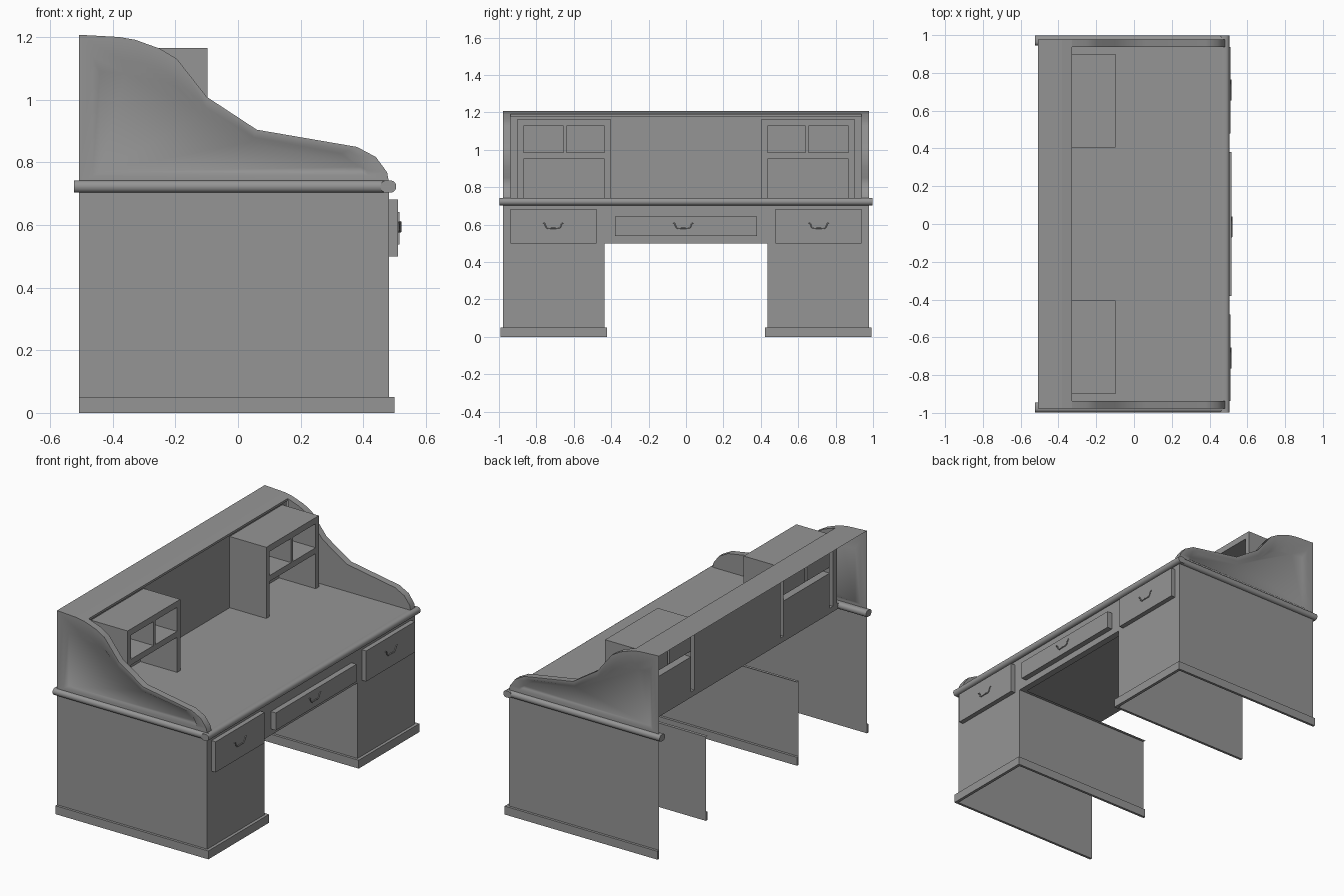
import bpy, bmesh

if "Cube" in bpy.data.objects:
    bpy.data.objects.remove(bpy.data.objects["Cube"])

wood = bpy.data.materials.new("dark_grey_wood")
wood.diffuse_color = (.3, .3, .3, 1)
wood.use_nodes = True
wood.node_tree.nodes["Principled BSDF"].inputs["Base Color"].default_value = wood.diffuse_color


def make(name, verts, faces, mirror=False):
    me = bpy.data.meshes.new(name)
    me.from_pydata(verts, [], faces)
    bm = bmesh.new()
    bm.from_mesh(me)
    bmesh.ops.recalc_face_normals(bm, faces=bm.faces)
    bm.to_mesh(me)
    bm.free()
    me.materials.append(wood)
    ob = bpy.data.objects.new(name, me)
    bpy.context.collection.objects.link(ob)
    if mirror:
        m = ob.modifiers.new("mirror", "MIRROR")
        m.use_axis = (False, True, False)
        m.use_mirror_merge = False
    return ob


def box(name, x, y, z, mirror=False, bevel=0, axis=None, open_back=False):
    """Box; bevel rounds the edges along one axis, open_back drops the -x face."""
    v = [(a, b, c) for a in x for b in y for c in z]
    f = [(0, 1, 3, 2), (4, 6, 7, 5), (0, 4, 5, 1), (2, 3, 7, 6), (0, 2, 6, 4), (1, 5, 7, 3)]
    ob = make(name, v, f[1:] if open_back else f, mirror)
    if bevel:
        bm = bmesh.new()
        bm.from_mesh(ob.data)
        edges = [e for e in bm.edges
                 if axis is None or abs((e.verts[0].co - e.verts[1].co).normalized()[axis]) > .9]
        bmesh.ops.bevel(bm, geom=edges, offset=bevel, segments=1 if axis is None else 4,
                        profile=.5, affect="EDGES")
        bm.to_mesh(ob.data)
        bm.free()
    return ob


def sheet(name, x, y, z, mirror=False):
    """Flat rectangle; the axis given as a single number is constant."""
    if isinstance(x, float):
        v = [(x, y[0], z[0]), (x, y[1], z[0]), (x, y[1], z[1]), (x, y[0], z[1])]
    elif isinstance(y, float):
        v = [(x[0], y, z[0]), (x[1], y, z[0]), (x[1], y, z[1]), (x[0], y, z[1])]
    else:
        v = [(x[0], y[0], z), (x[1], y[0], z), (x[1], y[1], z), (x[0], y[1], z)]
    return make(name, v, [(0, 1, 2, 3)], mirror)


BACK, INNER_BACK, FRONT, WALL, LEDGE = -.508, -.437, .482, -.338, -.328
OUT, INN, LINER = .978, .437, .937

# Pedestals: thin panels, open at back and bottom
sheet("pedestal_outer_side", (BACK, FRONT), OUT, (0, .71), True)
sheet("pedestal_inner_side", (INNER_BACK, FRONT), INN, (0, .5), True)
sheet("pedestal_front", FRONT, (INN, OUT), (0, .71), True)
sheet("kneehole_apron", FRONT, (-INN, INN), (.5, .71))
sheet("kneehole_side_flange", (INNER_BACK, FRONT), (INN - .018, INN), .5, True)
sheet("kneehole_front_flange", (FRONT - .04, FRONT), (-INN, INN), .5)

# Base trim
box("base_trim_outer", (BACK, .5), (OUT, .993), (0, .05), True)
box("base_trim_inner", (INNER_BACK, .5), (.422, INN), (0, .05), True)
box("base_trim_front", (FRONT, .5), (INN, OUT), (0, .05), True)

# Desktop with rounded rail
box("desktop", (WALL, .485), (-.96, .96), (.708, .741))
rails = [box("side_rail", (-.524, .488), (.945, .997), (.703, .742), True, .018, 0),
         box("front_rail", (.455, .505), (-.997, .997), (.703, .742), False, .018, 1)]

# Sweeping upper sides with a recessed panel: rim, recess edge, recess floor
rim = [(BACK, .735), (BACK, 1.207), (-.38, 1.2), (LEDGE, 1.191), (-.25, 1.163), (-.195, 1.13),
       (-.1, 1.009), (.06, .904), (.38, .849), (.44, .817), (.476, .768), (.482, .735)]
edge = [(-.465, .755), (-.465, 1.14), (-.38, 1.132), (-.31, 1.12), (-.25, 1.1), (-.2, 1.065),
        (-.1, .973), (.05, .88), (.35, .838), (.385, .82), (.41, .775), (.415, .758)]
floor = [(-.44, .77), (-.44, 1.09), (-.36, 1.083), (-.29, 1.073), (-.24, 1.06), (-.19, 1.035),
         (-.11, .955), (.04, .865), (.33, .828), (.36, .81), (.39, .785), (.395, .77)]
n = len(rim)
verts = [(x, y, z) for ring, y in ((rim, OUT), (edge, OUT), (floor, OUT - .014)) for x, z in ring]
faces = [(r * n + i, r * n + (i + 1) % n, (r + 1) * n + (i + 1) % n, (r + 1) * n + i)
         for r in range(2) for i in range(n)]
faces.append(tuple(range(2 * n, 3 * n)))
panel = make("upper_side_panel", verts, faces, True)

# Inner lining and top edge of the upper sides, in front of the back wall
arc = rim[3:]
k = len(arc)
verts = [(x, y, z) for y in (OUT, LINER) for x, z in arc] + [(LEDGE, LINER, .735)]
faces = [(i, i + 1, k + i + 1, k + i) for i in range(k - 1)] + [tuple(range(k, 2 * k + 1))]
lining = make("upper_side_lining", verts, faces, True)

# Top ledge with a small lip
prof = [(BACK, 1.207), (-.38, 1.2), (LEDGE, 1.191), (LEDGE, 1.178), (WALL, 1.178)]
k = len(prof)
make("top_ledge", [(x, s * (OUT if i < 3 else LINER), z) for s in (1, -1) for i, (x, z) in enumerate(prof)],
     [(i, i + 1, k + i + 1, k + i) for i in range(k - 1)])

# Back wall, leaving gaps for the cubbies
sheet("back_wall", WALL, (-.405, .405), (.71, 1.178))
sheet("back_wall_over_cubby", WALL, (.405, LINER), (1.165, 1.178), True)
sheet("back_wall_end", WALL, (.9, LINER), (.71, 1.165), True)

# Cubbies: hollow boards, open behind
cx = (WALL, -.097)
for name, y, z in (("inner_side", (.405, .435), (.738, 1.165)), ("outer_side", (.87, .9), (.738, 1.165)),
                   ("top", (.435, .87), (1.128, 1.165)), ("shelf", (.435, .87), (.95, .985)),
                   ("divider", (.638, .656), (.985, 1.128))):
    box("cubby_" + name, cx, y, z, True, open_back=True)
sheet("cubby_lower_back", WALL, (.435, .87), (.738, .95), True)
sheet("cubby_upper_back_inner", WALL, (.435, .638), (.985, 1.128), True)
sheet("cubby_upper_back_outer", WALL, (.656, .87), (.985, 1.128), True)

# Drawers
box("side_drawer", (FRONT, .51), (.478, .938), (.5, .682), True)
box("center_drawer", (FRONT, .515), (-.38, .38), (.538, .642))

# Drawer pulls
pull = [(-.054, .61), (-.046, .606), (-.038, .586), (-.028, .578), (-.012, .58)]
pull += [(-y, z) for y, z in reversed(pull)]
for name, cy, px in (("left_pull", -.71, .513), ("center_pull", -.015, .518), ("right_pull", .71, .513)):
    cu = bpy.data.curves.new(name, "CURVE")
    cu.dimensions = "3D"
    cu.bevel_depth, cu.bevel_resolution, cu.use_fill_caps = .0035, 1, True
    cu.materials.append(wood)
    sp = cu.splines.new("POLY")
    sp.points.add(len(pull) - 1)
    for p, (y, z) in zip(sp.points, pull):
        p.co = (px, cy + y, z, 1)
    bpy.context.collection.objects.link(bpy.data.objects.new(name, cu))

# Smooth shading on rounded parts
for ob in rails + [panel, lining]:
    bpy.ops.object.select_all(action="DESELECT")
    ob.select_set(True)
    bpy.context.view_layer.objects.active = ob
    bpy.ops.object.shade_smooth_by_angle(angle=.9)
